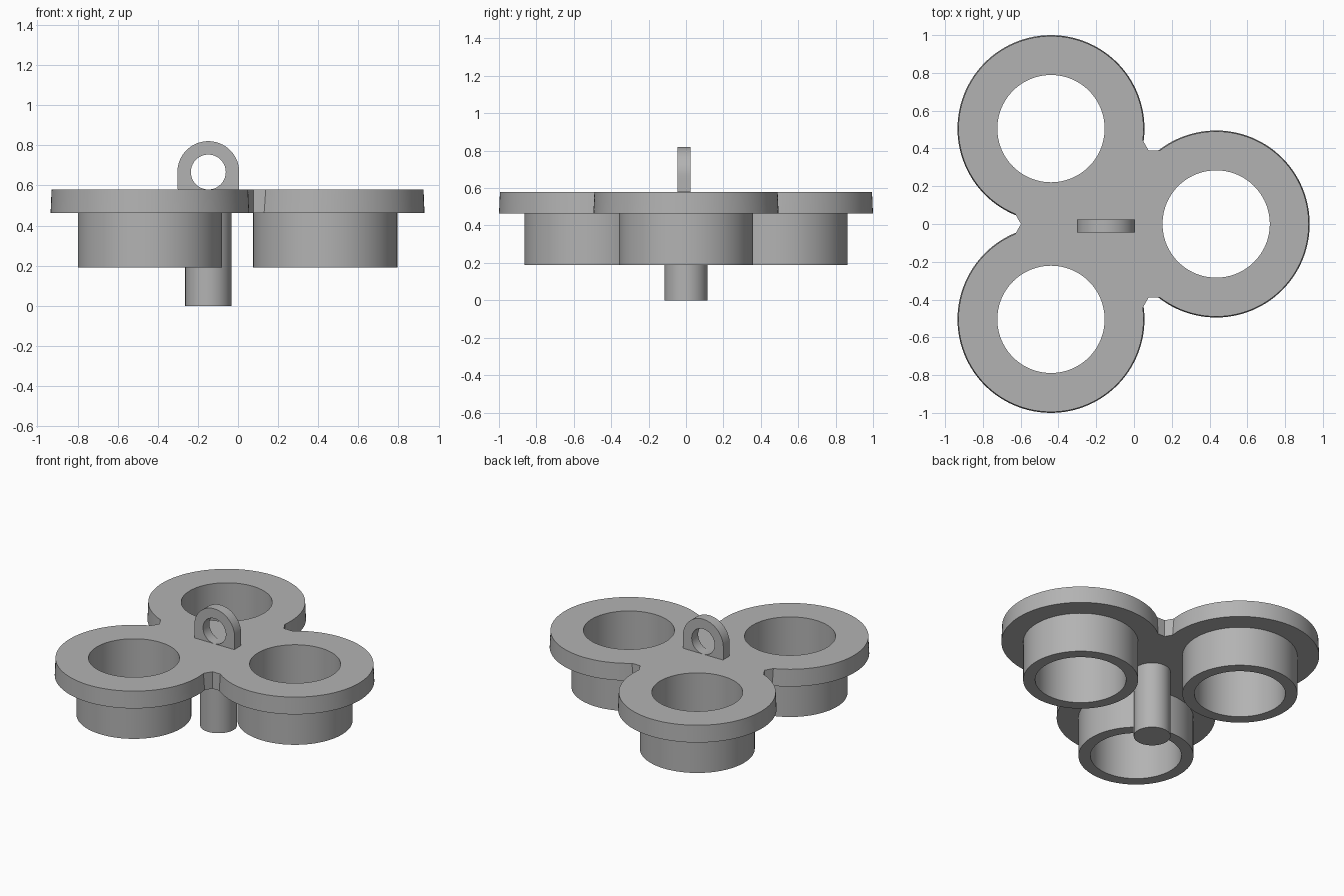
import bpy, bmesh, math
from mathutils import Vector

if "Cube" in bpy.data.objects:
    bpy.data.objects.remove(bpy.data.objects["Cube"])

CX = -0.148            # hub position on x
ARM = 0.583            # hub to cup centre
R_TOP, R_BOT = 0.49, 0.495
BAR = 0.39             # half width of the arms
HOLE, CUP = 0.284, 0.359
Z0, Z1, Z2 = 0.19, 0.463, 0.58
SEG = 96

grey = bpy.data.materials.new("plain grey")
grey.diffuse_color = (0.45, 0.45, 0.45, 1)
grey.use_nodes = True
grey.node_tree.nodes["Principled BSDF"].inputs["Base Color"].default_value = grey.diffuse_color


def finish(name, bm):
    bmesh.ops.recalc_face_normals(bm, faces=bm.faces)
    mesh = bpy.data.meshes.new(name)
    bm.to_mesh(mesh)
    bm.free()
    ob = bpy.data.objects.new(name, mesh)
    bpy.context.collection.objects.link(ob)
    mesh.materials.append(grey)
    bpy.ops.object.select_all(action='DESELECT')
    ob.select_set(True)
    bpy.context.view_layer.objects.active = ob
    bpy.ops.object.shade_smooth_by_angle(angle=math.radians(25))
    return ob


def loop(bm, pts):
    return [bm.verts.new(p) for p in pts]


def bridge(bm, a, b):
    for i in range(len(a)):
        j = (i + 1) % len(a)
        bm.faces.new((a[i], a[j], b[j], b[i]))


def circle(c, r, z):
    return [(c[0] + r * math.cos(2 * math.pi * i / SEG),
             c[1] + r * math.sin(2 * math.pi * i / SEG), z) for i in range(SEG)]


angles = [math.radians(a) for a in (0, 120, 240)]
centres = [(CX + ARM * math.cos(a), ARM * math.sin(a)) for a in angles]


def outline(r, z):
    """Three discs joined by straight arms."""
    pts = []
    span = math.pi - math.asin(BAR / r)
    for a in angles:
        local = [(BAR / math.tan(math.radians(60)), -BAR)]
        for i in range(81):
            t = -span + 2 * span * i / 80
            local.append((ARM + r * math.cos(t), r * math.sin(t)))
        pts += [(CX + x * math.cos(a) - y * math.sin(a),
                 x * math.sin(a) + y * math.cos(a), z) for x, y in local]
    return pts


# Tapered three-lobed plate with through holes
bm = bmesh.new()
tiers = []
for r, z in ((R_BOT, Z1), (R_TOP, Z2)):
    loops = [loop(bm, outline(r, z))] + [loop(bm, circle(c, HOLE, z)) for c in centres]
    edges = [bm.edges.new((l[i - 1], l[i])) for l in loops for i in range(len(l))]
    bmesh.ops.triangle_fill(bm, edges=edges, use_beauty=True, normal=(0, 0, 1))
    tiers.append(loops)
for low, high in zip(*tiers):
    bridge(bm, low, high)
finish("plate", bm)

# Open cups below each hole
for n, c in enumerate(centres):
    bm = bmesh.new()
    rings = [loop(bm, circle(c, r, z)) for r, z in
             ((CUP, Z1), (CUP, Z0), (HOLE, Z0), (HOLE, Z1))]
    for a, b in zip(rings, rings[1:] + rings[:1]):
        bridge(bm, a, b)
    finish("cup_%d" % (n + 1), bm)

# Centre post
bm = bmesh.new()
low, high = (loop(bm, circle((CX, 0), 0.115, z)) for z in (0, Z1 + 0.01))
bridge(bm, low, high)
bm.faces.new(low)
bm.faces.new(high)
finish("centre_post", bm)

# Hanging loop: arch with a round eye
bm = bmesh.new()
EZ, EO, EI, FOOT = 0.667, 0.154, 0.087, 0.575
rings = []
for y in (-0.045, 0.025):
    outer, inner = [], []
    for i in range(SEG):
        t = 2 * math.pi * (i + 0.5) / SEG
        c, s = math.cos(t), math.sin(t)
        k = EO
        if s < 0:      # square lower half
            k = min(EO / max(abs(c), 1e-6), (EZ - FOOT) / -s)
        outer.append((CX + k * c, y, EZ + k * s))
        inner.append((CX + EI * c, y, EZ + EI * s))
    rings.append((loop(bm, outer), loop(bm, inner)))
(fo, fi), (bo, bi) = rings
for a, b in ((fo, fi), (fi, bi), (bi, bo), (bo, fo)):
    bridge(bm, a, b)
finish("hanging_loop", bm)
